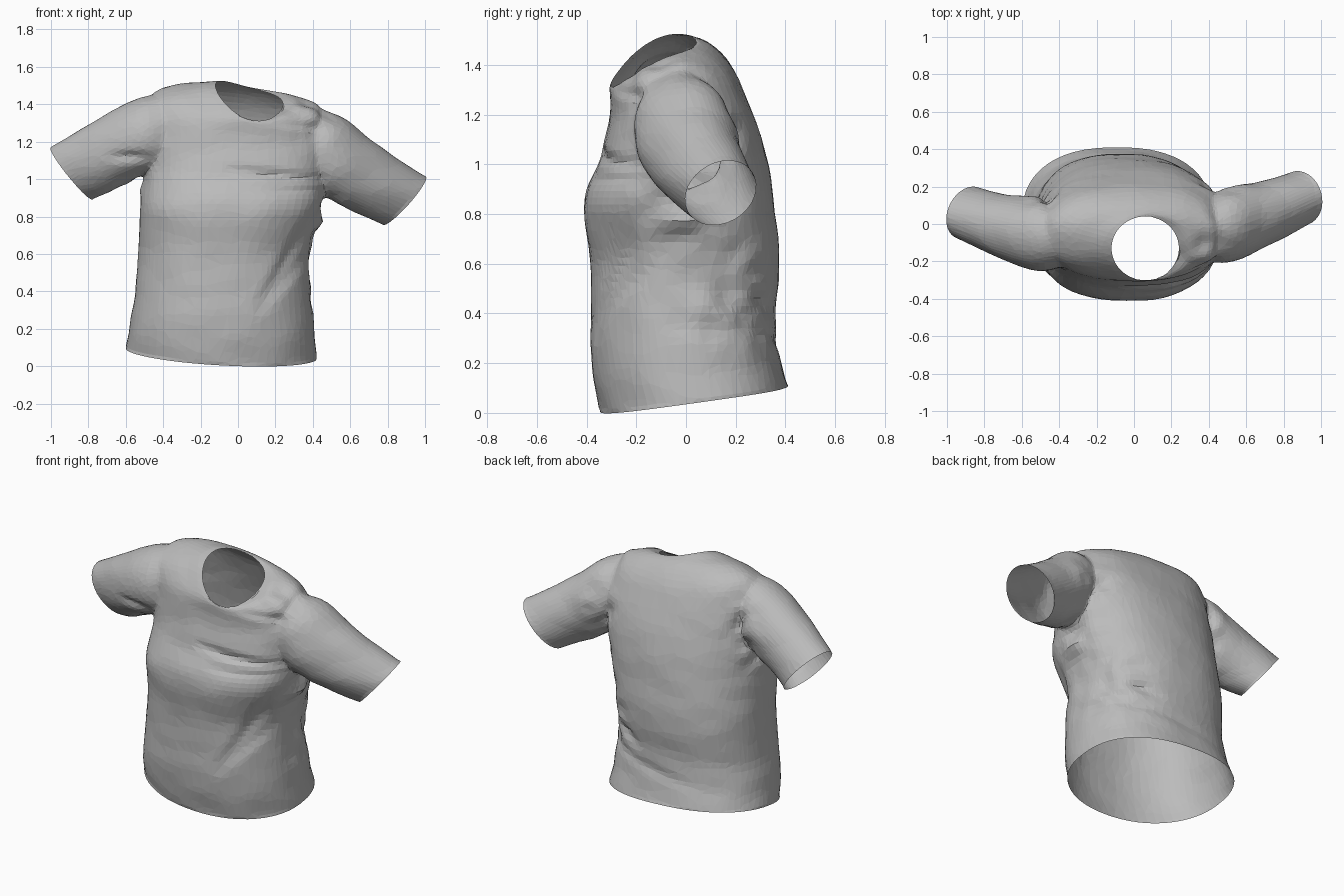
import bpy, bmesh, math
from mathutils import Vector, noise

if "Cube" in bpy.data.objects:
    bpy.data.objects.remove(bpy.data.objects["Cube"])


def smooth_steps(keys, steps):
    """Catmull-Rom interpolation between rows of numbers."""
    rows = []
    for i in range(len(keys) - 1):
        a, b = keys[max(i - 1, 0)], keys[i]
        c, d = keys[i + 1], keys[min(i + 2, len(keys) - 1)]
        for s in range(steps):
            t = s / steps
            rows.append([q + 0.5 * t * (r - p + t * (2*p - 5*q + 4*r - e + t * (3*(q - r) + e - p)))
                         for p, q, r, e in zip(a, b, c, d)])
    return rows + [keys[-1]]


def torso_ring(row, n=110):
    z, x0, x1, y0, y1, tilt_x, tilt_y, bend, back, front = row
    rx, ry = (x1 - x0) / 2, (y1 - y0) / 2
    ring = []
    for k in range(n):
        a = math.tau * k / n
        c, s = math.cos(a), math.sin(a)
        power = back if s > 0 else front
        x = rx * math.copysign(abs(c) ** power, c)
        y = ry * math.copysign(abs(s) ** power, s)
        ring.append(Vector(((x0 + x1) / 2 + x, (y0 + y1) / 2 + y,
                            z + tilt_x * x + tilt_y * y + bend * c * c)))
    return ring


def sleeve_ring(row, n=56):
    centre, u, v = Vector(row[:3]), Vector(row[3:6]), Vector((row[6], row[7], 0))
    return [centre + u * math.cos(math.tau * k / n) + v * math.sin(math.tau * k / n)
            for k in range(n)]


def loft(name, rings):
    """Closed solid through a list of rings, with one n-gon at each end."""
    bm = bmesh.new()
    loops = [[bm.verts.new(p) for p in ring] for ring in rings]
    n = len(loops[0])
    for lo, hi in zip(loops, loops[1:]):
        for k in range(n):
            bm.faces.new((lo[k], lo[(k + 1) % n], hi[(k + 1) % n], hi[k]))
    bm.faces.new(loops[0])
    bm.faces.new(loops[-1])
    bmesh.ops.recalc_face_normals(bm, faces=bm.faces)
    mesh = bpy.data.meshes.new(name)
    bm.to_mesh(mesh)
    bm.free()
    obj = bpy.data.objects.new(name, mesh)
    bpy.context.collection.objects.link(obj)
    return obj


# Torso: height, x range, y range, tilt along x and y, shoulder lift, back and front corners
torso_keys = [
    (.057, -.60, .42, -.345, .41, -.055, .14, .01, .84, .93),
    (.20, -.58, .41, -.38, .38, -.03, .06, 0, .85, .92),
    (.40, -.55, .39, -.385, .36, 0, 0, 0, .86, .9),
    (.62, -.532, .39, -.385, .38, 0, 0, 0, .86, .88),
    (.84, -.523, .45, -.415, .355, 0, 0, 0, .86, .82),
    (1.02, -.503, .48, -.35, .325, 0, .03, 0, .86, .83),
    (1.18, -.50, .49, -.315, .27, -.03, .1, .03, .86, .86),
    (1.31, -.47, .46, -.305, .19, -.1, .3, .075, .86, .86),
    (1.375, -.36, .40, -.305, .11, -.12, .45, .06, .88, .88),
    (1.40, -.22, .31, -.305, .06, -.15, .5, .052, .94, .94),
    (1.405, -.12, .24, -.30, .04, -.28, .5, .045, 1, 1),
]
torso = loft("torso", [torso_ring(r) for r in smooth_steps(torso_keys, 7)])

# Sleeves: centre, upward radius vector, depth radius vector
right_keys = [
    (-.30, -.07, 1.26, 0, 0, .18, 0, .12),
    (-.50, -.06, 1.235, -.02, 0, .205, 0, .195),
    (-.71, -.01, 1.13, -.05, 0, .186, .02, .17),
    (-.89, .06, 1.03, -.11, 0, .14, .03, .14),
]
left_keys = [
    (.30, -.05, 1.19, 0, 0, .19, 0, .12),
    (.50, -.01, 1.125, .02, 0, .23, 0, .20),
    (.71, .06, .99, .05, .01, .185, -.02, .17),
    (.89, .14, .885, .11, .03, .13, -.04, .14),
]
sleeves = [loft(n, [sleeve_ring(r) for r in smooth_steps(k, 10)])
           for n, k in (("right_sleeve", right_keys), ("left_sleeve", left_keys))]

# Join into one garment, then open the neck, hem and cuffs
for s in sleeves:
    mod = torso.modifiers.new("join", "BOOLEAN")
    mod.operation, mod.solver, mod.object = "UNION", "EXACT", s
bm = bmesh.new()
bm.from_object(torso, bpy.context.evaluated_depsgraph_get())
for obj in [torso] + sleeves:
    bpy.data.objects.remove(obj)
caps = [f for f in bm.faces if len(f.verts) > 30]
bmesh.ops.delete(bm, geom=caps, context="FACES")
bmesh.ops.remove_doubles(bm, verts=bm.verts, dist=0.004)
bmesh.ops.triangulate(bm, faces=bm.faces)

# Soften the armhole seams
inner = [v for v in bm.verts if not v.is_boundary]
for _ in range(5):
    bmesh.ops.smooth_vert(bm, verts=inner, factor=0.5, use_axis_x=True, use_axis_y=True, use_axis_z=True)
bm.normal_update()

# Cloth folds: side (front -1, back 1), start and end in x and z, depth, width
folds = [
    (-1, -.04, 1.05, .45, 1.00, .02, .03),
    (-1, .05, .95, .45, .94, .01, .03),
    (-1, -.48, 1.12, -.68, 1.12, .016, .03),
    (-1, .42, .82, .12, .32, .02, .045),
    (-1, .38, .62, .2, .38, .012, .035),
    (-1, .22, 1.30, .48, 1.27, .012, .03),
    (1, .40, .52, .1, .42, .018, .04),
    (1, .40, .36, -.3, .25, .01, .04),
    (1, -.46, 1.36, -.47, 1.08, .012, .03),
]
# Crumpled areas: centre, radius
crumples = [((.36, .18, .48), .2), ((.42, 0, .82), .16), ((.38, -.1, 1.3), .14),
            ((-.46, .1, 1.25), .12), ((-.5, 0, 1.02), .12), ((.46, .15, 1.1), .12)]


def fold_offset(p, normal):
    total = 0.005 * noise.noise(Vector((p.x * 5, p.y * 5, p.z * 9)))
    flat = Vector((p.x, p.z))
    for side, x0, z0, x1, z1, depth, width in folds:
        a, b = Vector((x0, z0)), Vector((x1, z1))
        t = min(1, max(0, (flat - a).dot(b - a) / (b - a).length_squared))
        q = (flat - a.lerp(b, t)).length / width
        facing = max(0, min(1, side * normal.y * 2))
        total += facing * depth * (0.5 * q * q - 1) * math.exp(-q * q) * (0.3 + math.sin(math.pi * t) * 0.7)
    for c, radius in crumples:
        fade = math.exp(-((p - Vector(c)).length / radius) ** 2)
        total += 0.035 * fade * noise.noise(Vector((p.x * 9, p.y * 9, p.z * 11)))
    return total


moves = [(v, v.normal * fold_offset(v.co, v.normal)) for v in inner]
for v, move in moves:
    v.co += move

mesh = bpy.data.meshes.new("shirt")
bm.to_mesh(mesh)
bm.free()
shirt = bpy.data.objects.new("shirt", mesh)
bpy.context.collection.objects.link(shirt)
shirt.modifiers.new("irregular_facets", "DECIMATE").ratio = 0.3

# Plain grey cloth
cloth = bpy.data.materials.new("grey cloth")
cloth.use_nodes = True
grey = (.5, .5, .5, 1)
cloth.diffuse_color = grey
cloth.node_tree.nodes["Principled BSDF"].inputs["Base Color"].default_value = grey
mesh.materials.append(cloth)
